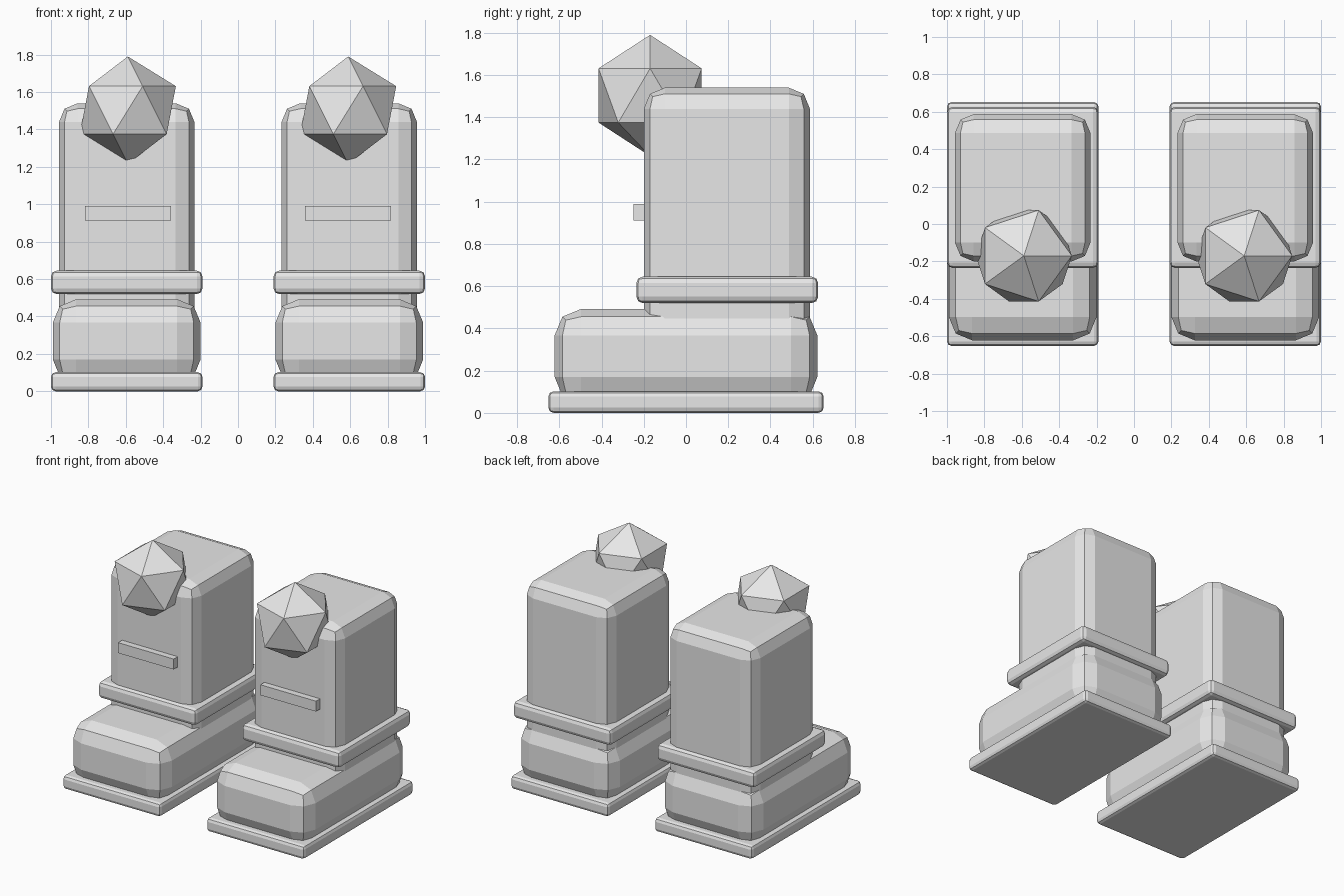
import bpy
from mathutils import Vector

cube = bpy.data.objects.get("Cube")
if cube:
    bpy.data.objects.remove(cube, do_unlink=True)

# Single plain grey for every part
GREY = (0.8, 0.8, 0.8, 1.0)
grey = bpy.data.materials.new("plain grey")
grey.use_nodes = True
grey.diffuse_color = GREY
grey.node_tree.nodes["Principled BSDF"].inputs["Base Color"].default_value = GREY


def block(name, x, width, y_range, z_range, bevel=0):
    """Box spanning the given ranges, with edges rounded in two steps."""
    (y0, y1), (z0, z1) = y_range, z_range
    bpy.ops.mesh.primitive_cube_add(size=1, location=(x, (y0 + y1) / 2, (z0 + z1) / 2))
    obj = bpy.context.object
    obj.name = name
    size = Vector((width, y1 - y0, z1 - z0))
    for v in obj.data.vertices:
        v.co *= size
    obj.data.materials.append(grey)
    if bevel:
        mod = obj.modifiers.new("rounded edges", "BEVEL")
        mod.width = bevel
        mod.segments = 2
        mod.limit_method = "NONE"
    return obj


for side, x in (("left", 0.595), ("right", -0.595)):
    block(f"{side}_sole", x, 0.81, (-0.652, 0.652), (0, 0.102), 0.025)
    block(f"{side}_foot", x, 0.79, (-0.622, 0.622), (0.045, 0.492), 0.125)
    block(f"{side}_shaft", x, 0.724, (-0.2, 0.587), (0.3, 1.54), 0.1)
    block(f"{side}_ankle_band", x, 0.81, (-0.235, 0.626), (0.52, 0.645), 0.03)
    block(f"{side}_front_plate", x * 0.99, 0.46, (-0.248, -0.16), (0.912, 0.99))

    # Faceted knee guard
    bpy.ops.mesh.primitive_ico_sphere_add(
        subdivisions=1, radius=0.287, location=(x * 0.99, -0.17, 1.503))
    knee = bpy.context.object
    knee.name = f"{side}_knee_guard"
    knee.data.materials.append(grey)
